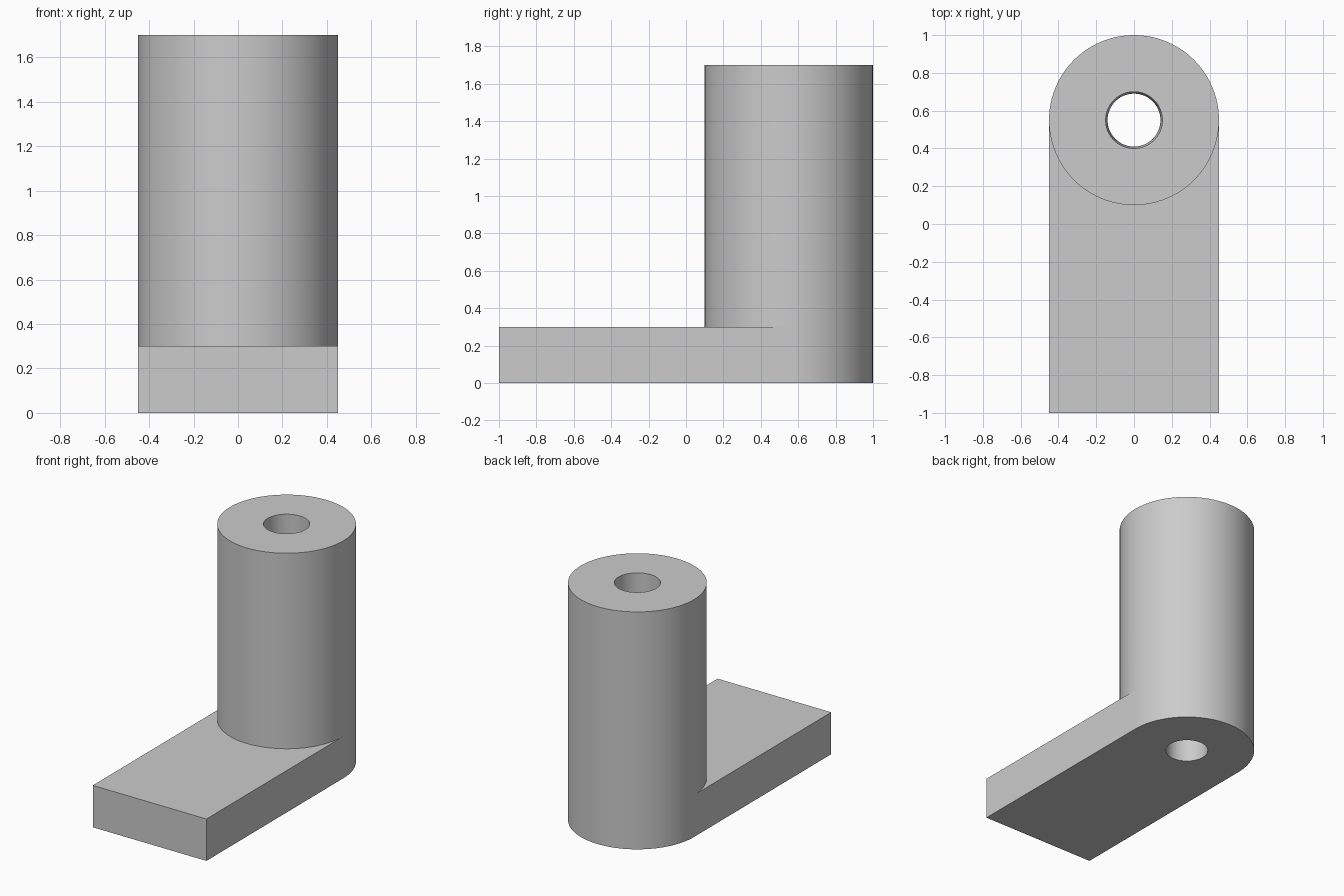
import bpy, bmesh
from math import sin, cos, pi, radians

cube = bpy.data.objects.get("Cube")
if cube:
    bpy.data.objects.remove(cube, do_unlink=True)

SEG = 96                      # sides of the round column
RADIUS, CENTRE_Y = 0.45, 0.55
FOOT_H, TOP_H = 0.3, 1.7
BORE_TOP, BORE_BOTTOM = 0.15, 0.14

bm = bmesh.new()


def ring(radius, z):
    """Circle of vertices starting at +x and running anticlockwise."""
    angles = [2 * pi * i / SEG for i in range(SEG)]
    return [bm.verts.new((radius * cos(a), CENTRE_Y + radius * sin(a), z)) for a in angles]


def bridge(a, b, steps=range(SEG)):
    for i in steps:
        j = (i + 1) % SEG
        bm.faces.new((a[i], a[j], b[j], b[i]))


outer_low, outer_mid, outer_top = (ring(RADIUS, z) for z in (0, FOOT_H, TOP_H))
bore_low, bore_top = ring(BORE_BOTTOM, 0), ring(BORE_TOP, TOP_H)

# Column wall, rounded back of the foot, end rims and tapered bore
bridge(outer_mid, outer_top)
bridge(outer_low, outer_mid, range(SEG // 2))
bridge(outer_top, bore_top)
bridge(bore_low, outer_low)
bridge(bore_top, bore_low)

# Flat foot running forward from the column
outlines = []
for circle, z in ((outer_low, 0), (outer_mid, FOOT_H)):
    right = bm.verts.new((-RADIUS, -1, z))
    left = bm.verts.new((RADIUS, -1, z))
    arc = circle[SEG // 2:] + circle[:1]
    bm.faces.new([right, left] + arc[::-1])
    outlines.append((arc[0], right, left, arc[-1]))
low, high = outlines
for i in range(3):
    bm.faces.new((low[i], low[i + 1], high[i + 1], high[i]))

bmesh.ops.recalc_face_normals(bm, faces=bm.faces)
mesh = bpy.data.meshes.new("bracket")
bm.to_mesh(mesh)
bm.free()

# Plain grey finish
grey = bpy.data.materials.new("grey")
grey.use_nodes = True
colour = (0.6, 0.6, 0.6, 1)
grey.diffuse_color = colour
grey.node_tree.nodes["Principled BSDF"].inputs["Base Color"].default_value = colour
mesh.materials.append(grey)

bracket = bpy.data.objects.new("footed_column", mesh)
bpy.context.collection.objects.link(bracket)
bpy.ops.object.select_all(action="DESELECT")
bracket.select_set(True)
bpy.context.view_layer.objects.active = bracket
bpy.ops.object.shade_smooth_by_angle(angle=radians(30))
